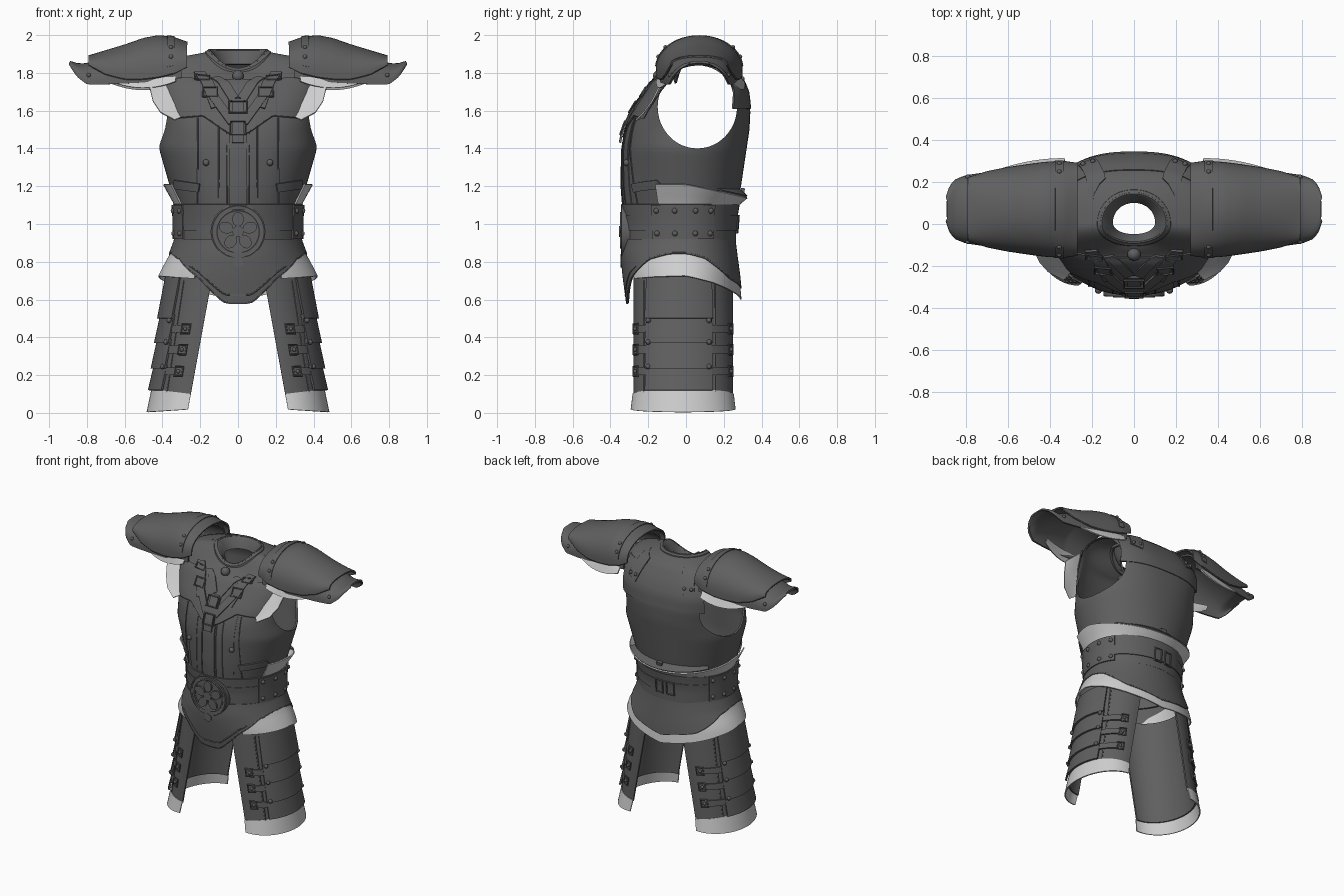
import bpy, bmesh
from math import sin, cos, pi, radians, asin, hypot, copysign
from mathutils import Vector, Matrix

if "Cube" in bpy.data.objects:
    bpy.data.objects.remove(bpy.data.objects["Cube"])
scene, parts = bpy.context.scene, []


def material(name, c):
    m = bpy.data.materials.new(name)
    m.use_nodes = True
    m.diffuse_color = (c, c, c, 1)
    m.node_tree.nodes["Principled BSDF"].inputs["Base Color"].default_value = (c, c, c, 1)
    return m


DARK, PALE = material("dark leather", .115), material("pale cloth", .62)


# ---- helpers ----
def lin(a, b, n):
    return [a + (b - a) * i / n for i in range(n + 1)]


def lerp_table(table, x):
    x = min(max(x, table[0][0]), table[-1][0])
    for p, q in zip(table, table[1:]):
        if x <= q[0]:
            t = (x - p[0]) / (q[0] - p[0])
            return [a + (b - a) * t for a, b in zip(p[1:], q[1:])]


def look(table, x, s=.012):
    rows = [lerp_table(table, x + d) for d in (-s, 0, s)]
    return [sum(c) / 3 for c in zip(*rows)]


def add(name, mesh, mat, mirror=False, thick=0):
    ob = bpy.data.objects.new(name, mesh)
    scene.collection.objects.link(ob)
    mesh.materials.clear()
    mesh.materials.append(mat)
    if thick:
        m = ob.modifiers.new("thickness", "SOLIDIFY")
        m.thickness, m.offset = thick, 0
    if mirror:
        ob.modifiers.new("mirror", "MIRROR").use_mirror_merge = False
    parts.append(ob)
    return ob


def from_bm(name, bm, mat, mirror=False, thick=0):
    bmesh.ops.recalc_face_normals(bm, faces=bm.faces)
    me = bpy.data.meshes.new(name)
    bm.to_mesh(me)
    bm.free()
    return add(name, me, mat, mirror, thick)


def grid(name, f, us, vs, mat=DARK, thick=.012, mirror=False, close=False):
    """Curved sheet f(u, v), optionally closed along u."""
    bm = bmesh.new()
    rows = [[bm.verts.new(f(u, v)) for v in vs] for u in us]
    pairs = list(zip(rows, rows[1:])) + ([(rows[-1], rows[0])] if close else [])
    for r, s in pairs:
        for j in range(len(vs) - 1):
            bm.faces.new((r[j], r[j + 1], s[j + 1], s[j]))
    return from_bm(name, bm, mat, mirror, thick)


def wire(name, pts, r=.005, mat=DARK, mirror=False, cyclic=False):
    cu = bpy.data.curves.new(name, "CURVE")
    cu.dimensions, cu.bevel_depth, cu.bevel_resolution = "3D", r, 1
    sp = cu.splines.new("POLY")
    sp.points.add(len(pts) - 1)
    for p, q in zip(sp.points, pts):
        p.co = (*q, 1)
    sp.use_cyclic_u = cyclic
    tmp = bpy.data.objects.new(name, cu)
    scene.collection.objects.link(tmp)
    me = bpy.data.meshes.new_from_object(tmp.evaluated_get(bpy.context.evaluated_depsgraph_get()))
    bpy.data.objects.remove(tmp)
    add(name, me, mat, mirror)


def rivets(name, pts, r=.013):
    bm = bmesh.new()
    for p in pts:
        bmesh.ops.create_uvsphere(bm, u_segments=10, v_segments=6, radius=r, matrix=Matrix.Translation(p))
    from_bm(name, bm, DARK, True)


def strap(name, f, p, q, w, off, mirror=True):
    dx, dz = q[0] - p[0], q[1] - p[1]
    n = hypot(dx, dz)
    grid(name, lambda t, s: f(p[0] + dx * t - dz / n * s, p[1] + dz * t + dx / n * s, off),
         lin(0, 1, 8), lin(-w / 2, w / 2, 3), DARK, .012, mirror)


def buckle(name, f, x, z, w, h, off, mirror=True):
    c = [(-w, -h), (w, -h), (w, h), (-w, h)]
    wire(name, [f(x + a / 2, z + b / 2, off) for a, b in c], .006, DARK, mirror, True)


# ---- body rings: z, half width, front, back, boxiness; angle 0 is front, 90 left, 180 back ----
BODY = [(.88, .32, .312, .25, 1), (1, .32, .312, .25, 1), (1.1, .325, .325, .265, 1), (1.2, .355, .333, .285, 1),
        (1.4, .412, .33, .315, .95), (1.5, .4, .31, .33, .88), (1.6, .405, .265, .335, .8), (1.7, .415, .2, .325, .75),
        (1.78, .41, .15, .29, .75), (1.86, .36, .12, .235, .8), (1.89, .27, .11, .19, .9), (1.905, .12, .085, .135, 1)]
SKIRT = [(.58, .45, .305, .29, 1), (.73, .415, .325, .275, 1), (.84, .355, .335, .26, 1), (.92, .325, .325, .25, 1)]


def oval(table, deg, z, off=0):
    a, f, b, e = look(table, z)
    s, c = sin(radians(deg)), cos(radians(deg))
    d = f if c > 0 else b
    n = Vector((s / a, -c / d, 0)).normalized()
    dip = .1 * min(1, max(0, (z - 1.75) / .15)) * max(0, c) ** 2
    return Vector((a * copysign(abs(s) ** e, s), -d * copysign(abs(c) ** e, c), z - dip)) + n * off


def body(deg, z, off=0):
    return oval(BODY, deg, z, off)


def angle_at(x, z):
    a, _, _, e = look(BODY, z)
    return copysign(asin(min(1, abs(x) / a) ** (1 / e)), x) * 180 / pi


def front(x, z, off=0):
    return body(angle_at(x, z), z, off)


def back(x, z, off=0):
    return body(180 - angle_at(x, z), z, off)


# ---- torso with arm holes ----
around = lin(0, 360, 80)[:-1]
torso = grid("torso", body, around, lin(.9, 1.905, 44), close=True)
bm = bmesh.new()
bmesh.ops.create_cone(bm, cap_ends=True, segments=48, radius1=1, radius2=1, depth=2,
                      matrix=Matrix.Translation((0, .06, 1.62)) @ Matrix.Diagonal((1, .21, .22, 1)) @ Matrix.Rotation(pi / 2, 4, 'Y'))
cutter = from_bm("arm_hole_cutter", bm, DARK)
parts.remove(cutter)
cutter.hide_render = True
cut = torso.modifiers.new("arm holes", "BOOLEAN")
cut.operation, cut.object, cut.solver = "DIFFERENCE", cutter, "EXACT"

# ---- collar ----
def collar(deg, i):
    s, h = [(1.1, -.03), (1.06, .005), (.96, .015), (.82, -.01), (.66, -.06)][i]
    p = body(deg, 1.905)
    return (p.x * s, (p.y - .02) * s + .02, p.z + h)


grid("collar", collar, around, range(5), close=True)
wire("collar_piping", [collar(d, 2) for d in around], .007, cyclic=True)

# ---- chest plates, yoke and straps ----
grid("centre_chest_panel", lambda x, z: front(x, z, .008), lin(-.045, .045, 4), lin(1.08, 1.52, 10))
grid("chest_panel", lambda t, z: front(.055 + t * (.11 + .05 * (z - 1.1)), z, .004), lin(0, 1, 6), lin(1.08, 1.57, 10), mirror=True)
for x in (.055, .1, .21):
    wire("chest_seam", [front(x, z, .009) for z in lin(1.08, 1.56, 12)], .004, mirror=True)
rivets("chest_rivets", [front(.165, 1.325, .012)], .018)
EDGE = [(0, 1.46), (.06, 1.49), (.18, 1.575), (.36, 1.56)]


def yoke(s, t):
    x = s * (.3 + .1 * t)
    lo = lerp_table(EDGE, abs(x))[0]
    return front(x, lo + (1.79 - lo) * t, .012)


grid("chest_yoke", yoke, lin(-1, 1, 36), lin(0, 1, 9))
wire("yoke_piping", [yoke(s, 0) for s in lin(-1, 1, 36)], .006)
trim_out = [Vector(p) for p in ((.335, -.265, 1.55), (.41, -.225, 1.59), (.45, -.18, 1.65), (.47, -.14, 1.73))]
grid("arm_hole_trim", lambda i, t: yoke(.98, i / 3).lerp(trim_out[i], t), range(4), lin(0, 1, 3), PALE, .008, True)
strap("shoulder_strap_front", front, (.2, 1.86), (.11, 1.62), .06, .021)
strap("neck_strap", front, (.12, 1.82), (.02, 1.66), .05, .021)
strap("throat_strap", front, (.13, 1.68), (.03, 1.54), .045, .026)
strap("centre_strap", front, (0, 1.66), (0, 1.43), .06, .026, False)
buckle("centre_buckle", front, 0, 1.51, .08, .07, .034, False)
buckle("neck_buckle", front, 0, 1.62, .09, .06, .034, False)
for x, z in ((.185, 1.81), (.145, 1.7)):
    buckle("shoulder_buckle", front, x, z, .07, .05, .03)
rivets("throat_button", [front(0, 1.85, .02)], .032)
strap("shoulder_strap_back", back, (.17, 1.885), (.22, 1.74), .08, .012)
rivets("back_strap_rivets", [back(x, 1.77, .02) for x in (.19, .235)], .012)
grid("back_yoke", lambda x, z: back(x, z, .005), lin(-.32, .32, 30), lin(1.61, 1.84, 8))
grid("back_loop", lambda x, z: back(x, z, .02), lin(-.02, .02, 2), lin(1.12, 1.19, 3), thick=.02)

# ---- waist: cloth flare, flatter and lined with leather at the back ----
def flare(d, t):
    k = max(0, -cos(radians(d)))
    return body(d, 1.095 + t * (.115 - .07 * k), .006 + (.028 + .016 * k) * t)


grid("waist_cloth", flare, lin(64, 296, 50), lin(0, 1, 4), PALE, .008)
grid("waist_lining", lambda d, t: flare(d, 1).lerp(body(d, 1.18), t) + Vector((0, 0, .006)), lin(125, 235, 30), lin(0, 1, 3), thick=.008)
strap("waist_side_strap", front, (.2, 1.19), (.33, 1.21), .045, .01)
for name, lo, hi, off in (("belt_upper", 1.01, 1.105, .012), ("belt_lower", .905, 1, .01), ("belt_strap", .965, 1.045, .016)):
    grid(name, lambda d, z: body(d, z, off), around, lin(lo, hi, 4), close=True)
grid("belt_side_plate", lambda d, z: body(d, z, .02), lin(58, 122, 14), lin(.92, 1.1, 4), mirror=True)
rivets("belt_rivets", [body(d, z, .024) for d in (63, 80, 100, 117) for z in (.95, 1.07)], .015)
for x in (-.06, .02):
    buckle("belt_back_buckle", back, x, 1, .05, .09, .022, False)

# ---- round belt emblem with fan petals ----
def disc(name, r, y0, y1, x=0, z=.96, seg=48, squash=1, turn=0):
    bm = bmesh.new()
    m = Matrix.Translation((0, (y0 + y1) / 2, .96)) @ Matrix.Rotation(turn, 4, 'Y') @ Matrix.Translation((x, 0, z - .96))
    bmesh.ops.create_cone(bm, cap_ends=True, segments=seg, radius1=r, radius2=r, depth=abs(y1 - y0),
                          matrix=m @ Matrix.Diagonal((squash, 1, 1, 1)) @ Matrix.Rotation(pi / 2, 4, 'X'))
    from_bm(name, bm, DARK)


disc("belt_disc", .145, -.338, -.27)
disc("belt_disc_boss", .03, -.354, -.33)
for r in (.138, .112):
    wire("belt_disc_ring", [(r * sin(a), -.338, .96 + r * cos(a)) for a in lin(0, 2 * pi, 48)[:-1]], .007, cyclic=True)
for k in range(5):
    disc("belt_disc_petal", .038, -.35, -.33, z=1.026, seg=24, squash=.8, turn=k * 2 * pi / 5)

# ---- skirt ----
HEM = [(0, .58), (9, .58), (29, .715), (55, .815), (75, .845), (92, .845), (112, .82), (145, .71), (180, .66)]
CLOTH = [(30, .71), (60, .72), (90, .725), (120, .69), (150, .64), (180, .6)]


def skirt(d, t):
    lo = look(HEM, min(d, 360 - d), 2)[0]
    return oval(SKIRT, d, lo + (.92 - lo) * t, .006)


def hem(d, t):
    e = min(d, 360 - d)
    lo, hi = look(CLOTH, e, 2)[0], look(HEM, e, 2)[0] + .03
    return oval(SKIRT, d, lo + (hi - lo) * t, .002)


grid("skirt", skirt, lin(0, 360, 120)[:-1], lin(0, 1, 8), close=True)
wire("skirt_piping", [skirt(d, .01) for d in lin(0, 360, 120)[:-1]], .007, cyclic=True)
wire("skirt_seam", [skirt(d % 360, .13) + Vector((0, -.006, 0)) for d in lin(-40, 40, 30)], .004)
grid("skirt_cloth", hem, lin(33, 327, 90), lin(0, 1, 4), PALE, .008)
disc("skirt_tab", .03, -.348, -.32, z=.8, seg=6)

# ---- leg guards ----
def leg(deg, z, off=0):
    a, down = radians(deg), .7 - z
    return Vector((.14 + down * .183 + (.235 - down * .055 + off) * cos(a), -.015 + (.258 + off) * sin(a), z))


def leg_hem(d, t):
    top = .1 + .025 * cos(radians(d))
    return leg(d, top + (.018 - .014 * cos(radians(d)) - top) * t, .006 + .01 * t)


grid("leg_guard", leg, lin(-90, 90, 32), lin(.09, .8, 8), mirror=True)
grid("leg_cloth", leg_hem, lin(-90, 90, 32), lin(0, 1, 4), PALE, .008, True)
for hi, lo in ((.72, .5), (.52, .37), (.39, .235), (.25, .12)):
    grid("leg_lame", lambda d, t: leg(d, lo + (hi - lo) * t, .008 + .014 * (1 - t)), lin(-46, 34, 16), lin(0, 1, 4), mirror=True)
for d in (-52, 40):
    wire("leg_seam", [leg(d, z, .006) for z in lin(.1, .7, 8)], .005, mirror=True)
for z in (.445, .335, .22):
    for s, start in ((-1, 46), (1, 34)):
        grid("leg_strap", lambda d, h: leg(s * d, h, .01), lin(start, 72, 8), lin(z - .02, z + .02, 2), mirror=True)
        c = [(62, -.026), (73, -.026), (73, .026), (62, .026)]
        wire("leg_buckle", [leg(s * d, z + h, .016) for d, h in c], .006, mirror=True, cyclic=True)
        rivets("leg_buckle_rivet", [leg(s * 67, z, .018)], .011)
rivets("lame_rivets", [leg(d, z, .024) for d in (-41, 29) for z in (.49, .375, .245)], .014)

# ---- shoulder guards: rows of x, top, bottom, half depth ----
UPPER = [(.27, 1.965, 1.84, .215), (.34, 1.99, 1.805, .225), (.42, 2, 1.785, .22), (.5, 1.985, 1.775, .21),
         (.6, 1.95, 1.775, .195), (.7, 1.92, 1.8, .175), (.79, 1.893, 1.85, .145)]
LOWER = [(.3, 1.95, 1.78, .215), (.5, 1.965, 1.755, .205), (.7, 1.895, 1.745, .175), (.8, 1.855, 1.745, .16),
         (.85, 1.855, 1.785, .14), (.875, 1.863, 1.825, .11), (.89, 1.868, 1.855, .05)]


def arch(table, x, deg, off=0):
    top, bot, ry = look(table, x, .006)
    s, c = max(0, sin(radians(deg))), cos(radians(deg))
    return Vector((x, .07 - (ry + off) * c, bot + (top - bot) * s ** .8 + off * s - .006))


grid("shoulder_guard_upper", lambda x, d: arch(UPPER, x, d), lin(.27, .79, 26), lin(0, 180, 32), mirror=True)
grid("shoulder_guard_lower", lambda x, d: arch(LOWER, x, d, -.004), lin(.3, .89, 40), lin(0, 180, 32), mirror=True)
grid("shoulder_band", lambda x, d: arch(UPPER, x, d, .005), lin(.335, .375, 3), lin(8, 172, 32), mirror=True)
for d in (0, 180):
    wire("shoulder_edge", [arch(UPPER, x, d) for x in lin(.27, .79, 24)], .006, mirror=True)
for x in (.275, .785):
    wire("shoulder_end_edge", [arch(UPPER, x, d) for d in lin(0, 180, 32)], .006, mirror=True)
rivets("shoulder_rivets", [arch(UPPER, .355, d, .009) for d in (22, 40, 140, 158)] + [arch(LOWER, .79, d, .002) for d in (20, 160)], .012)
for y0, out, drop in ((-.135, -.02, 0), (.275, .035, .01)):
    grid("shoulder_cloth", lambda x, t: (x, y0 + out * t - copysign(.07, y0) * ((x - .33) / .36) ** 2,
                                         1.79 - t * (.07 + drop - 1.2 * (x - .5) ** 2)),
         lin(.33, .69, 14), lin(0, 1, 3), PALE, .008, True)

# ---- apply modifiers and shade smooth with sharp edges kept ----
bpy.context.view_layer.update()
dg = bpy.context.evaluated_depsgraph_get()
baked = [bpy.data.meshes.new_from_object(o.evaluated_get(dg)) for o in parts]
for o, me in zip(parts, baked):
    o.modifiers.clear()
    o.data = me
bpy.data.objects.remove(cutter)
bpy.ops.object.select_all(action="DESELECT")
for o in parts:
    o.select_set(True)
bpy.context.view_layer.objects.active = torso
bpy.ops.object.shade_smooth_by_angle(angle=radians(40))
